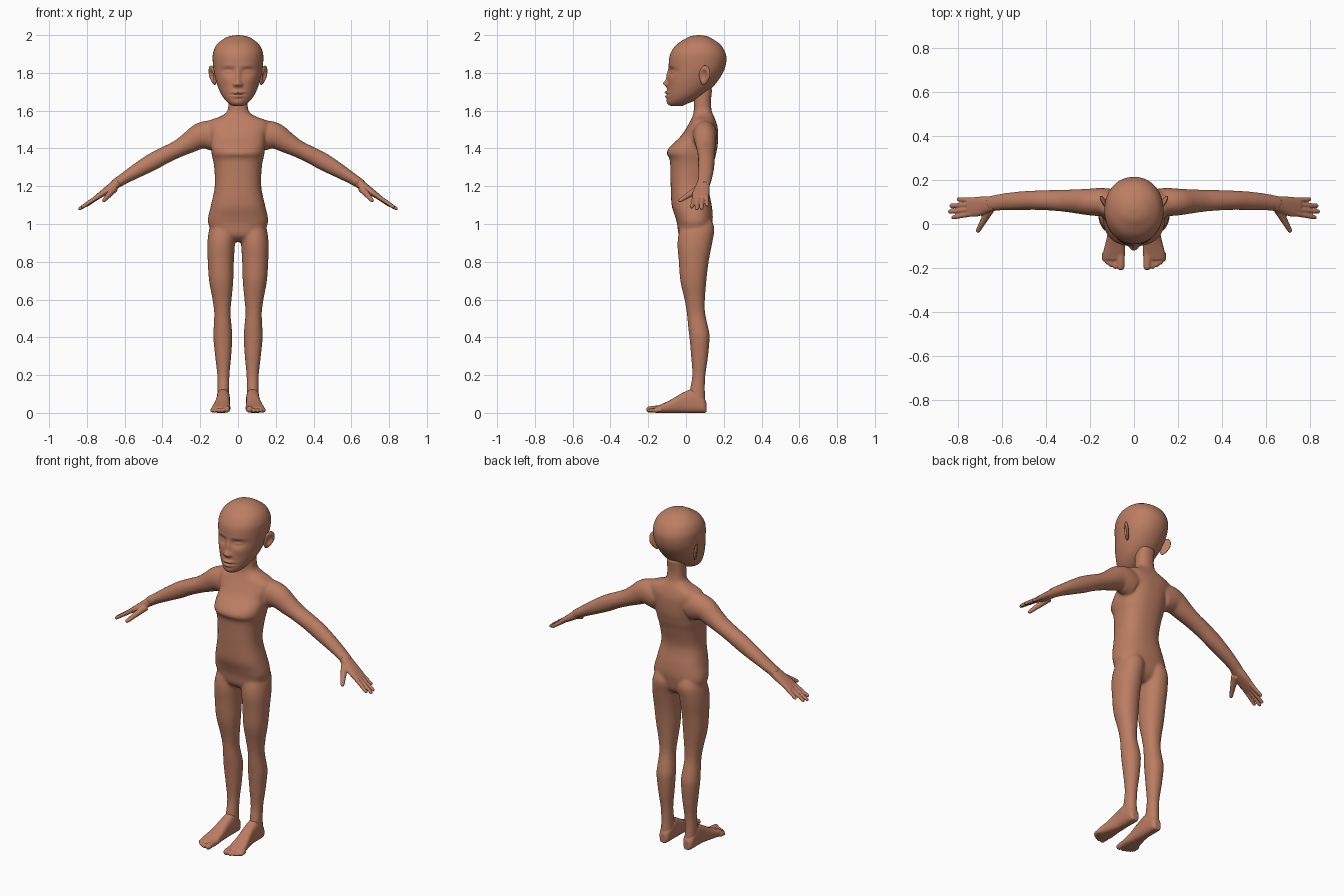
import bpy, bmesh, math
from mathutils import Vector, Matrix

skin = bpy.data.materials.new("warm_brown_skin")
skin.diffuse_color = (0.50, 0.205, 0.122, 1)


def spline(rows, n=5):
    """Catmull-Rom through rows of numbers."""
    out = []
    for i in range(len(rows) - 1):
        p = [rows[max(0, min(len(rows) - 1, i + k))] for k in (-1, 0, 1, 2)]
        for j in range(n):
            t = j / n
            out.append(tuple(0.5 * (2 * b + (c - a) * t + (2 * a - 5 * b + 4 * c - d) * t * t
                                    + (3 * b - a - 3 * c + d) * t ** 3) for a, b, c, d in zip(*p)))
    return out + [tuple(rows[-1])]


def loft(bm, rings, power=2.0, seg=36):
    """Skin superellipse rings given as (centre, u, v)."""
    f = lambda a: math.copysign(abs(a) ** (2 / power), a)
    loops = []
    for c, u, v in rings:
        ang = [2 * math.pi * k / seg for k in range(seg)]
        loops.append([bm.verts.new(c + u * f(math.cos(a)) + v * f(math.sin(a))) for a in ang])
    for a, b in zip(loops, loops[1:]):
        for k in range(seg):
            bm.faces.new((a[k], a[(k + 1) % seg], b[(k + 1) % seg], b[k]))
    bm.faces.new(loops[0][::-1])
    bm.faces.new(loops[-1])


def stack(rows):
    """Horizontal rings from rows (z, x_min, x_max, y_front, y_back)."""
    return [(Vector(((a + b) / 2, (f + k) / 2, z)), Vector(((b - a) / 2, 0, 0)),
             Vector((0, (k - f) / 2, 0))) for z, a, b, f, k in rows]


def tube(bm, rows, ref=(0, 1, 0), power=2.0, seg=24):
    """Rings square to a path, rows (x, y, z, thickness, width)."""
    pts = [Vector(r[:3]) for r in rows]
    rings = []
    for i, r in enumerate(rows):
        t = (pts[min(i + 1, len(pts) - 1)] - pts[max(i - 1, 0)]).normalized()
        h = Vector(ref)
        h = (h - t * h.dot(t)).normalized()
        rings.append((pts[i], h * r[4], t.cross(h) * r[3]))
    loft(bm, rings, power, seg)


def digit(bm, a, b, r0, r1, ref=(0, 1, 0)):
    """Tapered finger or toe with a round tip."""
    a, b = Vector(a), Vector(b)
    d = (b - a).normalized()
    end = b - d * r1
    rows = [(*a, r0, r0), (*a.lerp(end, 0.5), (r0 + r1) / 2, (r0 + r1) / 2)]
    for k in range(6):
        t = k * math.pi / 2 / 5.3
        r = r1 * math.cos(t)
        rows.append((*(end + d * r1 * math.sin(t)), r, r))
    tube(bm, rows, ref, seg=16)


def mirror(bm):
    got = bmesh.ops.duplicate(bm, geom=bm.verts[:] + bm.edges[:] + bm.faces[:])["geom"]
    bmesh.ops.scale(bm, vec=(-1, 1, 1), verts=[g for g in got if isinstance(g, bmesh.types.BMVert)])


def finish(bm, name, voxel=0, smooth=0):
    bmesh.ops.recalc_face_normals(bm, faces=bm.faces[:])
    for f in bm.faces:
        f.smooth = True
    me = bpy.data.meshes.new(name)
    bm.to_mesh(me)
    bm.free()
    me.materials.append(skin)
    ob = bpy.data.objects.new(name, me)
    bpy.context.collection.objects.link(ob)
    if voxel:
        m = ob.modifiers.new("fuse", "REMESH")
        m.mode, m.voxel_size, m.use_smooth_shade = "VOXEL", voxel, True
        s = ob.modifiers.new("soften", "SMOOTH")
        s.factor, s.iterations = 0.5, smooth


# Body: arm and leg on one side, mirrored, then fused with the torso
bm = bmesh.new()
tube(bm, spline([(.10, .10, 1.455, .075, .06), (.15, .10, 1.47, .078, .064), (.20, .10, 1.465, .069, .061),
                 (.26, .103, 1.43, .056, .055), (.32, .106, 1.397, .046, .05), (.39, .108, 1.363, .045, .046),
                 (.455, .108, 1.328, .046, .044), (.53, .105, 1.285, .039, .042), (.60, .10, 1.243, .031, .038),
                 (.66, .092, 1.205, .026, .034)]), seg=36)
leg = [(1.04, .04, .12, .01, .125), (.98, .012, .15, -.03, .15), (.90, .016, .162, -.045, .139),
       (.80, .022, .16, -.038, .12), (.70, .025, .153, -.03, .108), (.60, .034, .135, -.008, .1),
       (.53, .04, .126, .004, .101), (.45, .033, .129, .012, .118), (.40, .03, .131, .018, .125),
       (.30, .036, .121, .027, .117), (.20, .045, .11, .033, .103), (.12, .046, .11, .02, .10),
       (.05, .045, .111, .01, .105)]
loft(bm, stack(spline(leg)), 2.15)
mirror(bm)
torso = [(.905, .05, .0, .09), (.94, .125, -.037, .125), (1.0, .157, -.047, .138), (1.04, .157, -.058, .142),
         (1.10, .143, -.076, .136), (1.20, .123, -.081, .12), (1.30, .126, -.083, .14), (1.345, .134, -.087, .153),
         (1.375, .14, -.102, .16), (1.41, .143, -.085, .167), (1.46, .147, -.032, .17), (1.51, .165, .003, .168),
         (1.545, .155, .022, .158), (1.572, .088, .035, .147), (1.60, .056, .041, .136), (1.65, .051, .041, .132),
         (1.72, .052, .042, .14)]
loft(bm, stack(spline([(z, -x, x, f, b) for z, x, f, b in torso])), 2.4, 48)
finish(bm, "body", .007, 9)

# Hands: palm, four fingers and a thumb
bm = bmesh.new()
tube(bm, spline([(.635, .093, 1.22, .026, .033), (.68, .086, 1.187, .022, .04), (.72, .078, 1.16, .017, .045),
                 (.757, .077, 1.135, .012, .042)]), power=2.4)
for a, b in (((.735, .047, 1.15), (.830, .029, 1.086)), ((.74, .066, 1.147), (.845, .056, 1.076)),
             ((.74, .088, 1.145), (.839, .083, 1.079)), ((.73, .107, 1.15), (.806, .113, 1.096))):
    digit(bm, a, b, .0125, .0095)
digit(bm, (.655, .068, 1.188), (.714, -.038, 1.12), .021, .0105)
mirror(bm)
finish(bm, "hands", .004, 3)

# Feet: sole and instep lofted heel to toe, then toes
bm = bmesh.new()
foot = spline([(.108, .078, .018, .055), (.09, .078, .031, .085), (.04, .078, .035, .125), (-.015, .079, .036, .108),
               (-.08, .085, .043, .07), (-.13, .09, .05, .046), (-.163, .092, .047, .032)])
loft(bm, [(Vector((x, y, h / 2)), Vector((w, 0, 0)), Vector((0, 0, h / 2))) for y, x, w, h in foot], 2.7)
for x, tip, r in ((.06, -.211, .017), (.085, -.205, .0115), (.104, -.196, .0115), (.121, -.185, .011), (.135, -.171, .0105)):
    digit(bm, (x, -.13, r + .006), (x, tip, r), r * 1.1, r, (1, 0, 0))
mirror(bm)
finish(bm, "feet", .0045, 3)

# Head: stacked rings, with the face pushed in and out by soft bumps
bm = bmesh.new()
head = [(1.624, .022, -.075, -.02), (1.632, .04, -.09, .0), (1.65, .062, -.097, .04), (1.68, .085, -.099, .09),
        (1.72, .104, -.098, .137), (1.77, .12, -.094, .177), (1.82, .13, -.09, .204), (1.87, .134, -.09, .214),
        (1.91, .131, -.079, .207), (1.95, .112, -.05, .182), (1.98, .076, -.005, .14), (1.994, .044, .025, .11),
        (2.0, .008, .06, .075)]
loft(bm, stack(spline([(z, -x, x, f, b) for z, x, f, b in head], 14)), 2.1, 160)
bumps = [  # x, z, spread x, spread z, push
    (0, 1.785, .010, .026, .011), (0, 1.744, .011, .012, .021), (.016, 1.738, .007, .007, .010),
    (0, 1.697, .020, .006, .014), (0, 1.676, .018, .007, .012), (0, 1.686, .026, .003, -.005),
    (.050, 1.808, .022, .013, -.014), (.052, 1.806, .014, .007, .008), (.05, 1.838, .028, .009, .003),
    (0, 1.646, .02, .012, .006), (.065, 1.765, .022, .018, .004)]
for v in bm.verts:
    if v.co.y < .03:
        x, z = abs(v.co.x), v.co.z
        v.co.y -= sum(d * math.exp(-((x - a) / p) ** 2 / 2 - ((z - b) / q) ** 2 / 2) for a, b, p, q, d in bumps)
finish(bm, "head")

# Ears: dished discs with the rear edge flared out
bm = bmesh.new()
bmesh.ops.create_uvsphere(bm, u_segments=40, v_segments=28, radius=1)
for v in bm.verts:
    r = math.hypot(v.co.y, v.co.z)
    x = v.co.x * .011
    if v.co.x > 0:
        x -= .012 * math.exp(-(r / .5) ** 4)
    low = 1 - .3 * max(0, -v.co.z)
    v.co = Vector((x, v.co.y * .033 * low, v.co.z * .053))
place = (Matrix.Translation((.134, .098, 1.787)) @ Matrix.Rotation(math.radians(-28), 4, "Z")
         @ Matrix.Rotation(math.radians(-14), 4, "X") @ Matrix.Rotation(math.radians(8), 4, "Y"))
bmesh.ops.transform(bm, matrix=place, verts=bm.verts[:])
mirror(bm)
finish(bm, "ears")
